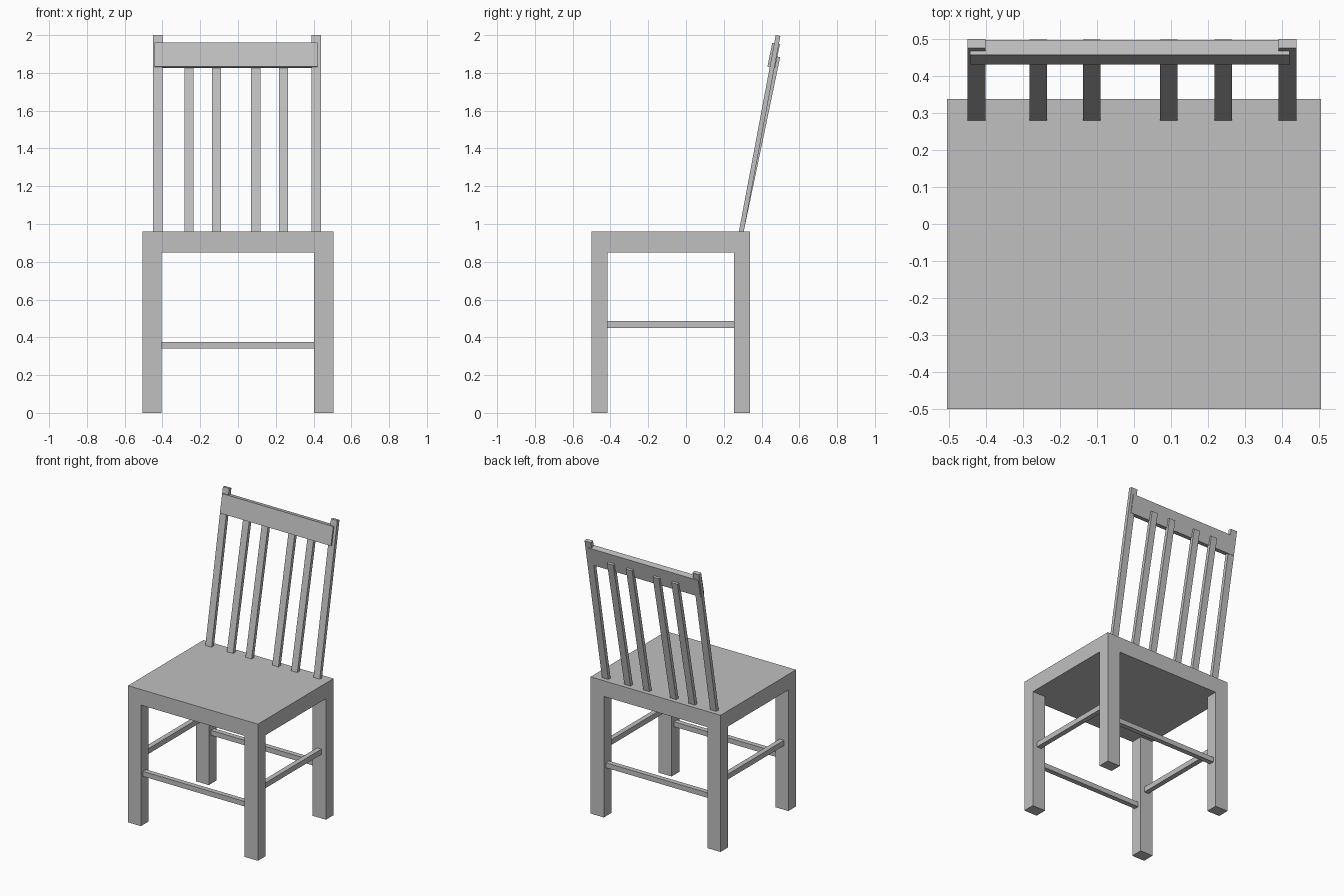
import bpy, bmesh
from mathutils import Vector

cube = bpy.data.objects.get("Cube")
if cube:
    bpy.data.objects.remove(cube, do_unlink=True)

grey = bpy.data.materials.new("plain_grey")
grey.use_nodes = True
colour = (0.53, 0.53, 0.53, 1)
grey.diffuse_color = colour
grey.node_tree.nodes["Principled BSDF"].inputs["Base Color"].default_value = colour


def finish(name, bm):
    bmesh.ops.recalc_face_normals(bm, faces=bm.faces[:])
    mesh = bpy.data.meshes.new(name)
    bm.to_mesh(mesh)
    bm.free()
    mesh.materials.append(grey)
    obj = bpy.data.objects.new(name, mesh)
    bpy.context.collection.objects.link(obj)
    return obj


def prism(name, profile, x0, x1):
    """Extrude a (y, z) outline from x0 to x1."""
    bm = bmesh.new()
    face = bm.faces.new([bm.verts.new((x0, y, z)) for y, z in profile])
    ext = bmesh.ops.extrude_face_region(bm, geom=[face])["geom"]
    moved = [v for v in ext if isinstance(v, bmesh.types.BMVert)]
    bmesh.ops.translate(bm, verts=moved, vec=(x1 - x0, 0, 0))
    return finish(name, bm)


def box(name, x0, x1, y0, y1, z0, z1):
    return prism(name, [(y0, z0), (y1, z0), (y1, z1), (y0, z1)], x0, x1)


def leaning(name, x0, x1, bottom, top, depth):
    """Rectangular bar whose front face runs from bottom to top, given as (y, z)."""
    a, b = Vector(bottom), Vector(top)
    along = (b - a).normalized()
    back = Vector((along.y, -along.x)) * depth
    return prism(name, [a, a + back, b + back, b], x0, x1)


# Seat and legs: one solid, corner cells of the underside drawn down to the floor
xs = [-0.505, -0.405, 0.402, 0.505]
ys = [-0.5, -0.415, 0.255, 0.338]
SEAT_BOTTOM, SEAT_TOP = 0.85, 0.96
bm = bmesh.new()
grid = [[bm.verts.new((x, y, SEAT_BOTTOM)) for y in ys] for x in xs]
cells = {}
for i in range(3):
    for j in range(3):
        cells[i, j] = bm.faces.new([grid[i][j], grid[i][j + 1],
                                    grid[i + 1][j + 1], grid[i + 1][j]])
ext = bmesh.ops.extrude_face_region(bm, geom=list(cells.values()),
                                    use_keep_orig=True)["geom"]
bmesh.ops.translate(bm, verts=[v for v in ext if isinstance(v, bmesh.types.BMVert)],
                    vec=(0, 0, SEAT_TOP - SEAT_BOTTOM))
for i in (0, 2):
    for j in (0, 2):
        foot = bmesh.ops.extrude_discrete_faces(bm, faces=[cells[i, j]])["faces"][0]
        bmesh.ops.translate(bm, verts=foot.verts[:], vec=(0, 0, -SEAT_BOTTOM))
bmesh.ops.recalc_face_normals(bm, faces=bm.faces[:])
bmesh.ops.dissolve_limit(bm, angle_limit=0.01, verts=bm.verts[:], edges=bm.edges[:])
finish("seat_and_legs", bm)

# Stretchers between the legs
half = 0.0175
for name, y in (("front", -0.458), ("back", 0.297)):
    box(name + "_stretcher", xs[1], xs[2], y - half, y + half, 0.34, 0.375)
for name, x in (("right", -0.453), ("left", 0.453)):
    box(name + "_stretcher", x - half, x + half, ys[1], ys[2], 0.45, 0.487)

# Back posts
for name, x in (("right", -0.45), ("left", 0.39)):
    leaning(name + "_back_post", x, x + 0.049, (0.28, SEAT_TOP), (0.475, 2.0), 0.025)

# Back slats, leaning slightly more than the posts
for n, x in enumerate((-0.283, -0.138, 0.07, 0.217)):
    leaning(f"back_slat_{n + 1}", x, x + 0.048, (0.28, SEAT_TOP), (0.474, 1.888), 0.025)

# Top rail
leaning("top_rail", -0.443, 0.42, (0.431, 1.833), (0.457, 1.96), 0.041)
